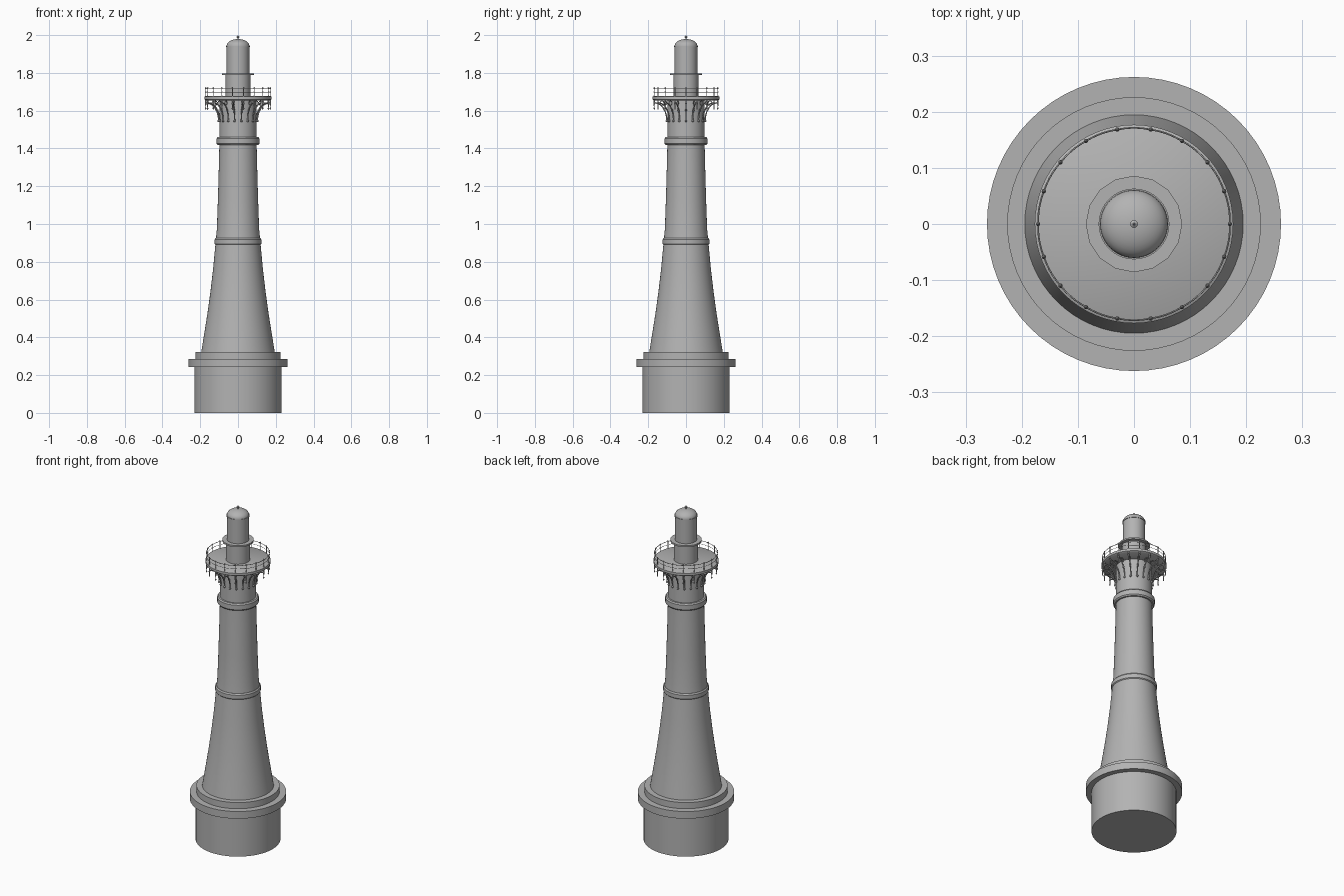
import bpy
from math import cos, sin, pi, radians

cube = bpy.data.objects.get("Cube")
if cube:
    bpy.data.objects.remove(cube, do_unlink=True)

stone = bpy.data.materials.new("stone_grey")
stone.use_nodes = True
GREY = (0.45, 0.45, 0.45, 1)
stone.diffuse_color = GREY
stone.node_tree.nodes["Principled BSDF"].inputs["Base Color"].default_value = GREY


def finish(obj, smooth=True):
    obj.data.materials.append(stone)
    if smooth:
        bpy.ops.object.select_all(action="DESELECT")
        obj.select_set(True)
        bpy.context.view_layer.objects.active = obj
        bpy.ops.object.shade_smooth_by_angle(angle=radians(35))
    return obj


def lathe(name, profile, sides=64, location=(0, 0, 0)):
    """Turn (radius, height) points around z, capping both ends."""
    verts = [(r * cos(2 * pi * i / sides), r * sin(2 * pi * i / sides), z)
             for r, z in profile for i in range(sides)]
    faces = [(k * sides + i, k * sides + (i + 1) % sides,
              (k + 1) * sides + (i + 1) % sides, (k + 1) * sides + i)
             for k in range(len(profile) - 1) for i in range(sides)]
    faces.append(tuple(reversed(range(sides))))
    faces.append(tuple(range((len(profile) - 1) * sides, len(profile) * sides)))
    mesh = bpy.data.meshes.new(name)
    mesh.from_pydata(verts, [], faces)
    obj = bpy.data.objects.new(name, mesh)
    obj.location = location
    bpy.context.collection.objects.link(obj)
    return finish(obj)


def drum(name, radius, bottom, top, sides=64):
    return lathe(name, [(radius, bottom), (radius, top)], sides)


def tube(name, points, thickness, cyclic=False):
    """Round bar along a smooth path."""
    curve = bpy.data.curves.new(name, "CURVE")
    curve.dimensions = "3D"
    curve.bevel_depth = thickness
    curve.bevel_resolution = 1
    curve.resolution_u = 5
    curve.use_fill_caps = True
    spline = curve.splines.new("BEZIER")
    spline.bezier_points.add(len(points) - 1)
    for point, co in zip(spline.bezier_points, points):
        point.co = co
        point.handle_left_type = point.handle_right_type = "AUTO"
    spline.use_cyclic_u = cyclic
    obj = bpy.data.objects.new(name, curve)
    bpy.context.collection.objects.link(obj)
    return finish(obj, smooth=False)


def polar(r, angle, z):
    return (r * cos(angle), r * sin(angle), z)


def ball(name, radius, center):
    steps = 6
    lathe(name, [(max(radius * sin(pi * k / steps), 0.0002), -radius * cos(pi * k / steps))
                 for k in range(steps + 1)], 8, center)


# Base drum and stepped plinth
drum("base_drum", 0.231, 0, 0.245)
drum("plinth_ledge", 0.262, 0.242, 0.285)
drum("plinth_step", 0.226, 0.285, 0.322)

# Tapering tower
lathe("tower_shaft", [(0.195, 0.32), (0.177, 0.43), (0.160, 0.54), (0.145, 0.65),
                      (0.131, 0.77), (0.119, 0.90), (0.112, 0.97), (0.106, 1.14),
                      (0.101, 1.32), (0.098, 1.45), (0.098, 1.66)])

# Stone bands round the tower
for name, r, low, high in (("lower_band", 0.118, 0.888, 0.925),
                           ("upper_band", 0.107, 1.418, 1.46)):
    lathe(name, [(r, low), (r + 0.006, low + 0.007),
                 (r + 0.006, high - 0.007), (r, high)])

# Gallery deck
lathe("gallery_deck", [(0.168, 1.654), (0.177, 1.66), (0.177, 1.674), (0.172, 1.677)])

# Lantern, upper balcony, dome and finial
drum("lantern_room", 0.066, 1.674, 1.79)
drum("lantern_balcony", 0.086, 1.788, 1.797, 16)
drum("lantern_top", 0.060, 1.795, 1.94)
drum("dome_rim", 0.063, 1.936, 1.943)
lathe("dome", [(0.060 * cos(radians(a)) + 0.0003, 1.943 + 0.036 * sin(radians(a)))
               for a in range(0, 91, 10)])
lathe("finial", [(0.003, 1.975), (0.003, 1.985), (0.007, 1.988),
                 (0.007, 1.992), (0.002, 1.996), (0.001, 2.0)], 12)

# Gallery handrails
for name, z, thickness in (("top_rail", 1.718, 0.0015), ("middle_rail", 1.698, 0.001)):
    tube(name, [polar(0.171, 2 * pi * i / 18, z) for i in range(18)], thickness, True)

# Railing posts, hanging drops and curved brackets
for i in range(18):
    a = 2 * pi * i / 18
    x, y, _ = polar(0.171, a, 0)
    lathe("railing_post", [(0.004, 1.674), (0.002, 1.68), (0.002, 1.695), (0.004, 1.698),
                           (0.002, 1.702), (0.002, 1.714), (0.004, 1.718),
                           (0.0035, 1.722), (0.0005, 1.726)], 8, (x, y, 0))
    lathe("hanging_drop", [(0.0005, 1.604), (0.004, 1.611), (0.002, 1.618), (0.0025, 1.63),
                           (0.005, 1.638), (0.003, 1.645), (0.004, 1.656)], 8, (x, y, 0))
    tube("bracket_arm", [polar(r, a, z) for r, z in
                         ((0.103, 1.548), (0.106, 1.575), (0.117, 1.605),
                          (0.140, 1.632), (0.171, 1.644))], 0.0035)
    tube("bracket_scroll", [polar(0.128 + 0.011 * cos(t * pi / 3), a,
                                  1.640 + 0.011 * sin(t * pi / 3)) for t in range(6)],
         0.002, True)
    ball("bracket_foot", 0.006, polar(0.104, a, 1.545))
    ball("bracket_knot", 0.005, polar(0.115, a, 1.602))
